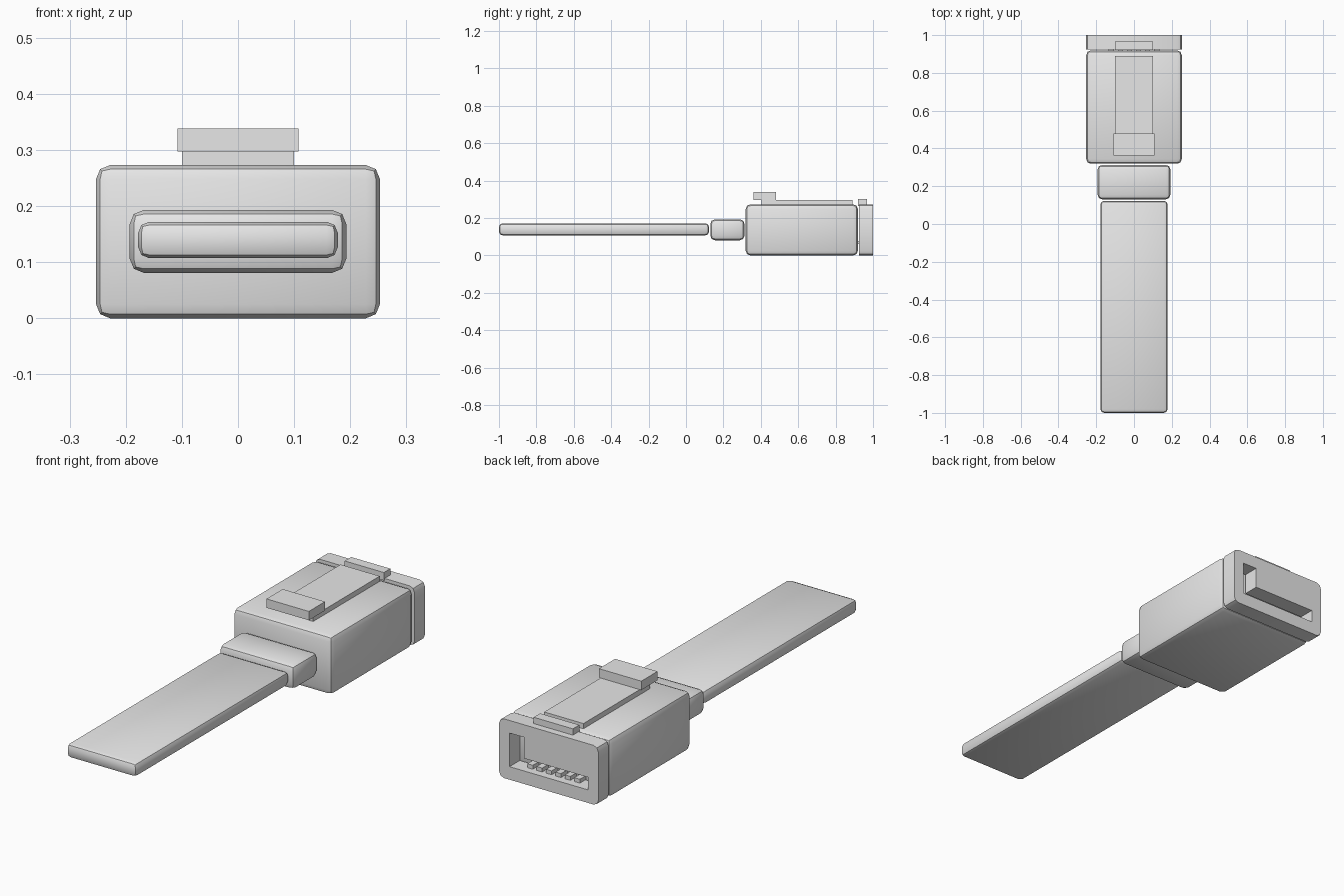
import bpy
import bmesh
from math import radians
from mathutils import Vector

cube = bpy.data.objects.get("Cube")
if cube:
    bpy.data.objects.remove(cube, do_unlink=True)

grey = bpy.data.materials.new("light_grey")
grey.use_nodes = True
colour = (0.8, 0.8, 0.8, 1.0)
grey.diffuse_color = colour
grey.node_tree.nodes["Principled BSDF"].inputs["Base Color"].default_value = colour


def finish(name, bm, smooth=False):
    bmesh.ops.recalc_face_normals(bm, faces=bm.faces)
    mesh = bpy.data.meshes.new(name)
    bm.to_mesh(mesh)
    bm.free()
    mesh.materials.append(grey)
    obj = bpy.data.objects.new(name, mesh)
    bpy.context.collection.objects.link(obj)
    if smooth:
        bpy.ops.object.select_all(action="DESELECT")
        obj.select_set(True)
        bpy.context.view_layer.objects.active = obj
        bpy.ops.object.shade_smooth_by_angle(angle=radians(30))
    return obj


def box(name, x, y, z, radius=0.0, along_y_only=False):
    """Box from (min, max) ranges, with optional two-step rounded edges."""
    bm = bmesh.new()
    bmesh.ops.create_cube(bm, size=1)
    for v in bm.verts:
        v.co = Vector(r[0] if c < 0 else r[1] for c, r in zip(v.co, (x, y, z)))
    if radius:
        edges = [e for e in bm.edges if not along_y_only
                 or abs(e.verts[0].co.y - e.verts[1].co.y) > 0.01]
        bmesh.ops.bevel(bm, geom=edges, offset=radius, segments=2,
                        profile=0.5, affect="EDGES", clamp_overlap=True)
    return finish(name, bm, radius > 0)


# Flat cable, strain relief and plug housing
box("flat_cable", (-0.178, 0.178), (-1.0, 0.123), (0.107, 0.172), 0.02)
box("strain_relief", (-0.193, 0.193), (0.13, 0.313), (0.081, 0.193), 0.025)
box("plug_housing", (-0.253, 0.253), (0.319, 0.919), (0.0, 0.273), 0.025)

# Mating face with an L-shaped slot cut through it
collar = box("mating_face", (-0.253, 0.253), (0.925, 1.0), (0.0, 0.273), 0.025, True)
slot = [(0.2, 0.06), (0.2, 0.215), (0.125, 0.215),
        (0.125, 0.118), (-0.2, 0.118), (-0.2, 0.06)]
bm = bmesh.new()
face = bm.faces.new([bm.verts.new((x, 0.9, z)) for x, z in slot])
ext = bmesh.ops.extrude_face_region(bm, geom=[face])
bmesh.ops.translate(bm, vec=(0, 0.2, 0),
                    verts=[g for g in ext["geom"] if isinstance(g, bmesh.types.BMVert)])
cutter = finish("slot_cutter", bm)
cutter.hide_render = True
cutter.hide_viewport = True
cut = collar.modifiers.new("slot", "BOOLEAN")
cut.operation = "DIFFERENCE"
cut.solver = "EXACT"
cut.object = cutter
bpy.context.view_layer.update()
cut_mesh = bpy.data.meshes.new_from_object(
    collar.evaluated_get(bpy.context.evaluated_depsgraph_get()))
collar.modifiers.clear()
collar.data = cut_mesh
bpy.data.objects.remove(cutter, do_unlink=True)

# Row of contacts on the slot floor
for i in range(6):
    x = (i - 2.5) * 0.048
    box(f"contact_{i + 1}", (x - 0.014, x + 0.014), (0.91, 0.965), (0.06, 0.078))

# Latch on top
box("latch_strip", (-0.1, 0.1), (0.405, 0.89), (0.265, 0.297))
box("latch_button", (-0.108, 0.108), (0.362, 0.48), (0.297, 0.338))
box("latch_hook", (-0.1, 0.1), (0.92, 0.967), (0.265, 0.302))
